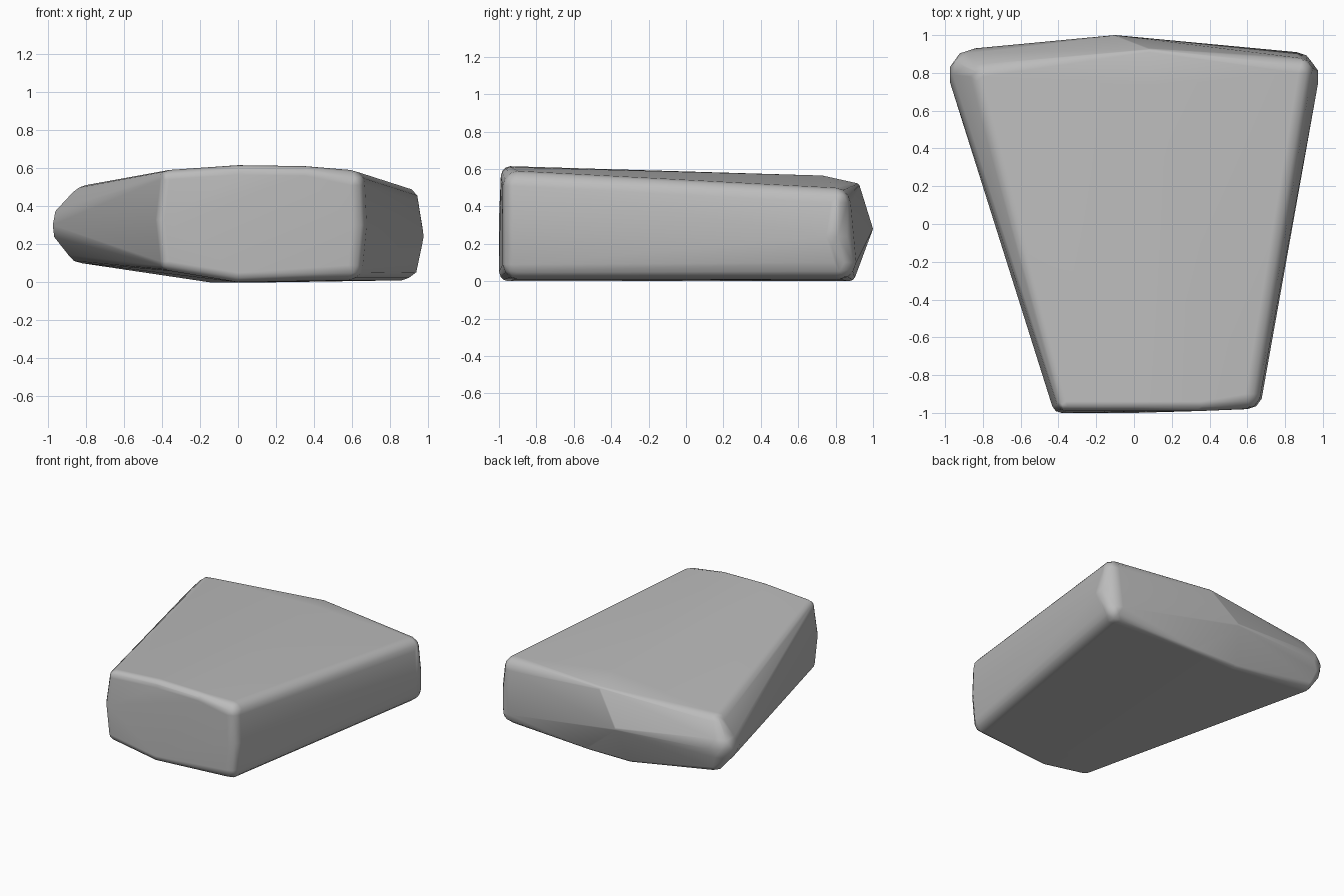
import bpy
import bmesh
from mathutils import Matrix

cube = bpy.data.objects.get("Cube")
if cube:
    bpy.data.objects.remove(cube, do_unlink=True)


def make_material(name, colour):
    material = bpy.data.materials.new(name)
    material.use_nodes = True
    material.diffuse_color = colour
    material.node_tree.nodes["Principled BSDF"].inputs["Base Color"].default_value = colour
    return material


def rounded_hull(name, corners, material):
    """Stretch one skin over a ball (x, y, z, radius) at every corner."""
    bm = bmesh.new()
    for x, y, z, radius in corners:
        bmesh.ops.create_icosphere(bm, subdivisions=2, radius=radius,
                                   matrix=Matrix.Translation((x, y, z)))
    hull = bmesh.ops.convex_hull(bm, input=bm.verts)
    skin = {item for item in hull["geom"] if isinstance(item, bmesh.types.BMFace)}
    hidden = [face for face in bm.faces if face not in skin]
    bmesh.ops.delete(bm, geom=hidden, context="FACES")
    loose = [vert for vert in bm.verts if not vert.link_faces]
    bmesh.ops.delete(bm, geom=loose, context="VERTS")
    bmesh.ops.dissolve_limit(bm, angle_limit=0.01, verts=bm.verts, edges=bm.edges)
    bmesh.ops.recalc_face_normals(bm, faces=bm.faces)
    for face in bm.faces:
        face.smooth = True

    mesh = bpy.data.meshes.new(name)
    bm.to_mesh(mesh)
    bm.free()
    mesh.materials.append(material)
    obj = bpy.data.objects.new(name, mesh)
    bpy.context.collection.objects.link(obj)
    # Keep the broad faces flat and the shading soft only at the edges
    obj.modifiers.new("soft_edges", "WEIGHTED_NORMAL")
    return obj


# Narrow front end: top edge, sides, then bottom edge
front = [
    (-.36, -.94, .54, .05), (0, -.94, .565, .05), (.35, -.94, .56, .05), (.59, -.9, .51, .08),
    (-.385, -.95, .33, .05), (.6, -.9, .3, .08),
    (-.36, -.95, .11, .05), (0, -.95, .05, .05), (.58, -.9, .09, .08),
]

# Wide back end: thick left corner
back_left = [(.87, .8, .42, .08), (.88, .78, .24, .1), (.86, .82, .1, .09)]

# Blunt, raised right corner
back_right = [(-.8, .78, .43, .08), (-.84, .79, .3, .14), (-.82, .82, .18, .08)]

# Ridge across the middle of the back, from top to bottom
back_ridge = [
    (.1, .73, .545, .02), (.08, .91, .505, .02),
    (-.1, .98, .28, .02),
    (-.15, .87, .04, .04), (.2, .87, .04, .04),
]

stone_grey = make_material("stone_grey", (.5, .5, .5, 1))
rounded_hull("stone", front + back_left + back_right + back_ridge, stone_grey)
